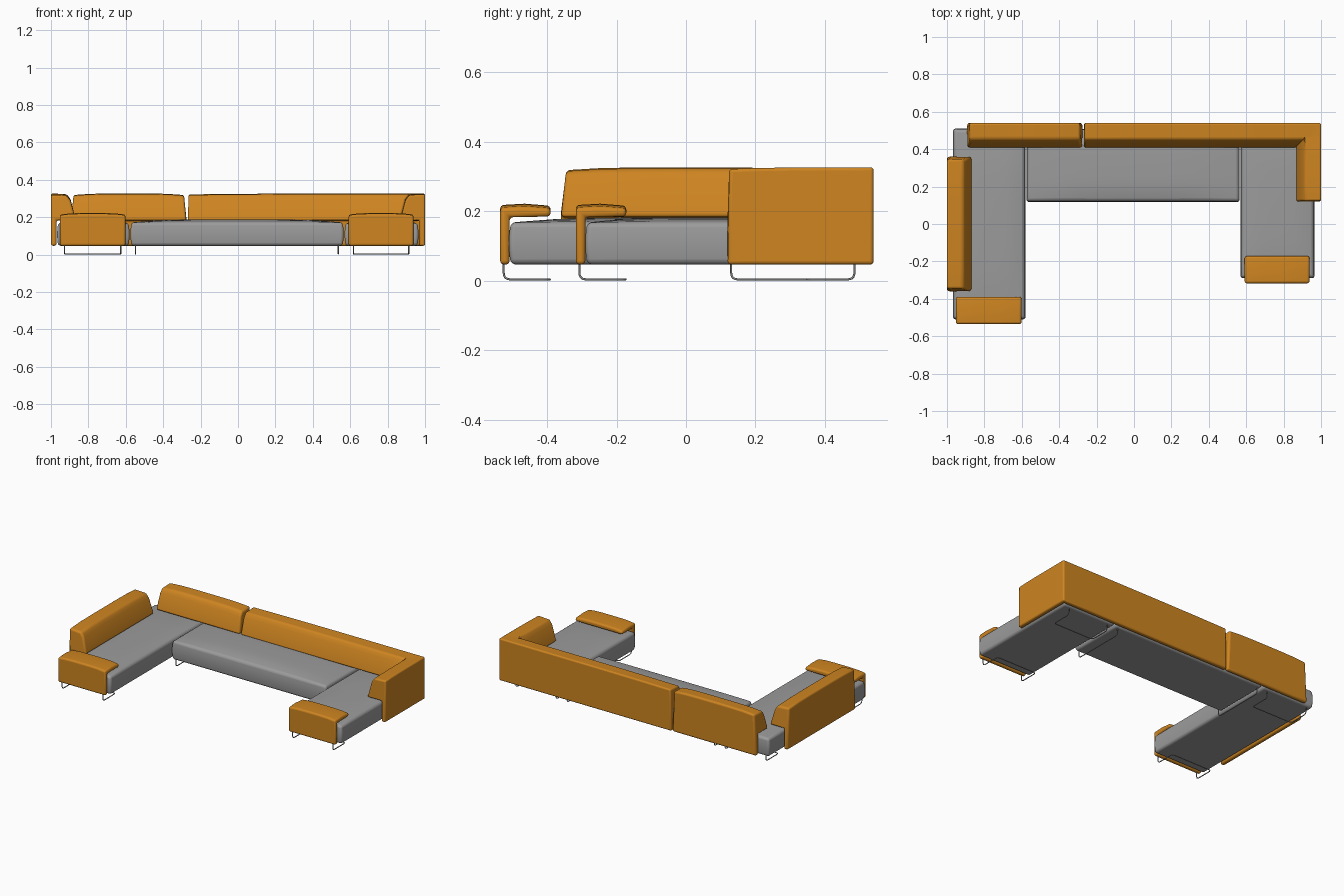
import bpy, bmesh, math
from mathutils import Vector

old = bpy.data.objects.get("Cube")
if old:
    bpy.data.objects.remove(old, do_unlink=True)


def material(name, rgb):
    m = bpy.data.materials.new(name)
    m.use_nodes = True
    m.diffuse_color = (*rgb, 1)
    m.node_tree.nodes["Principled BSDF"].inputs["Base Color"].default_value = (*rgb, 1)
    return m


ORANGE = material("orange fabric", (0.62, 0.235, 0.015))
GREY = material("grey fabric", (0.33, 0.33, 0.33))
STEEL = material("steel", (0.3, 0.3, 0.3))


def finish(name, bm, mat, radius):
    bmesh.ops.recalc_face_normals(bm, faces=bm.faces)
    me = bpy.data.meshes.new(name)
    bm.to_mesh(me)
    bm.free()
    me.materials.append(mat)
    ob = bpy.data.objects.new(name, me)
    bpy.context.collection.objects.link(ob)
    bev = ob.modifiers.new("Soft edges", 'BEVEL')
    bev.width, bev.segments = radius, 4
    bev.limit_method, bev.angle_limit = 'ANGLE', math.radians(30)
    bpy.ops.object.select_all(action='DESELECT')
    ob.select_set(True)
    bpy.context.view_layer.objects.active = ob
    bpy.ops.object.shade_smooth_by_angle(angle=math.radians(40))
    return ob


def cushion(name, x0, x1, y0, y1, z0, z1, crown):
    """Seat block with a softly domed top and slightly bulging sides."""
    bm = bmesh.new()
    bmesh.ops.create_cube(bm, size=2)
    bmesh.ops.subdivide_edges(bm, edges=bm.edges, cuts=7, use_grid_fill=True)
    for v in bm.verts:
        u, w, h = v.co
        z = z0 + (z1 - z0) * (h + 1) / 2
        if h > 0.99:
            z += crown * (1 - u ** 4) * (1 - w ** 4)
        bulge = 0.006 * (1 - h * h)
        v.co = ((x0 + x1) / 2 + u * ((x1 - x0) / 2 - 0.006 + bulge),
                (y0 + y1) / 2 + w * ((y1 - y0) / 2 - 0.006 + bulge), z)
    return finish(name, bm, GREY, 0.014)


def sweep(name, path, profile, radius, taper, drop, steps=6):
    """Sweep an (inward, z) profile along a flat path, mitred at corners."""
    pts = [Vector(p) for p in path]
    dirs = [(b - a).normalized() for a, b in zip(pts, pts[1:])]
    norms = [Vector((-d.y, d.x)) for d in dirs]
    stations = []
    for i, d in enumerate(dirs):
        for k in range(steps):
            offset = norms[i]
            if k == 0 and i:
                offset = norms[i] + norms[i - 1]
            stations.append((pts[i].lerp(pts[i + 1], k / steps), offset))
    stations.append((pts[-1], norms[-1]))
    bm = bmesh.new()
    rings = []
    last = len(stations) - 1
    for i, (p, n) in enumerate(stations):
        u = 2 * i / last - 1
        pull = dirs[0] if i == 0 else -dirs[-1] if i == last else Vector((0, 0))
        ring = []
        for inward, z in profile:
            q = p + n * inward + pull * taper * max(0, z - 0.19) / 0.13
            top = z - drop * u ** 4 if z > 0.2 else z
            ring.append(bm.verts.new((q.x, q.y, top)))
        rings.append(ring)
    count = len(profile)
    for a, b in zip(rings, rings[1:]):
        for j in range(count):
            k = (j + 1) % count
            bm.faces.new((a[j], a[k], b[k], b[j]))
    bm.faces.new(rings[0])
    bm.faces.new(rings[-1])
    return finish(name, bm, ORANGE, radius)


def wire(name, path, r=0.02):
    """Bent steel rod with rounded corners."""
    pts = [Vector(p) for p in path]
    out = [pts[0]]
    for a, b, c in zip(pts, pts[1:], pts[2:]):
        s, e = b + (a - b).normalized() * r, b + (c - b).normalized() * r
        for k in range(6):
            t = k / 5
            out.append(s * (1 - t) ** 2 + b * 2 * t * (1 - t) + e * t * t)
    out.append(pts[-1])
    cu = bpy.data.curves.new(name, 'CURVE')
    cu.dimensions = '3D'
    cu.bevel_depth, cu.bevel_resolution = 0.003, 2
    cu.use_fill_caps = True
    sp = cu.splines.new('POLY')
    sp.points.add(len(out) - 1)
    for q, v in zip(sp.points, out):
        q.co = (*v, 1)
    cu.materials.append(STEEL)
    ob = bpy.data.objects.new(name, cu)
    bpy.context.collection.objects.link(ob)


# Seats
cushion("right_chaise_seat", -0.967, -0.58, -0.51, 0.51, 0.047, 0.168, 0.014)
cushion("middle_seat", -0.575, 0.565, 0.118, 0.508, 0.047, 0.172, 0.016)
cushion("left_chaise_seat", 0.57, 0.965, -0.29, 0.508, 0.047, 0.168, 0.014)

# Backrests: thin panel below, thick sloped cushion above
BACK = [(0, 0.047), (0, 0.327), (0.085, 0.323), (0.105, 0.295), (0.133, 0.183),
        (0.03, 0.183), (0.03, 0.047)]
sweep("corner_backrest", [(1, 0.12), (1, 0.54), (-0.268, 0.54)], BACK, 0.012, 0.004, 0.005)
sweep("back_backrest", [(-0.276, 0.54), (-0.892, 0.54)], BACK, 0.012, 0.012, 0.008)
sweep("side_backrest", [(-1, 0.36), (-1, -0.36)], BACK, 0.012, 0.014, 0.008)

# Folded armrests on the chaise ends
ARM = [(0, 0.047), (0, 0.218), (0.07, 0.222), (0.145, 0.216), (0.145, 0.185),
       (0.027, 0.183), (0.027, 0.047)]
for name, x0, x1, y in (("right", -0.952, -0.602, -0.535), ("left", 0.592, 0.938, -0.317)):
    sweep(name + "_armrest", [(x0, y), (x1, y)], ARM, 0.011, 0, 0.008)
    # Cantilevered rod legs at both ends of the chaise
    a, b = x0 + 0.025, x1 - 0.025
    for end, near, far in (("front", y + 0.01, y + 0.143), ("rear", 0.485, 0.35)):
        wire(f"{name}_{end}_leg", [(a, near, 0.05), (a, near, 0.004), (a, far, 0.004),
                                   (b, far, 0.004), (b, near, 0.004), (b, near, 0.05)])

# Sled legs under the middle seat
for name, x in (("right", -0.548), ("left", 0.536)):
    wire(name + "_middle_sled", [(x, 0.13, 0.05), (x, 0.13, 0.004),
                                 (x, 0.485, 0.004), (x, 0.485, 0.05)])
